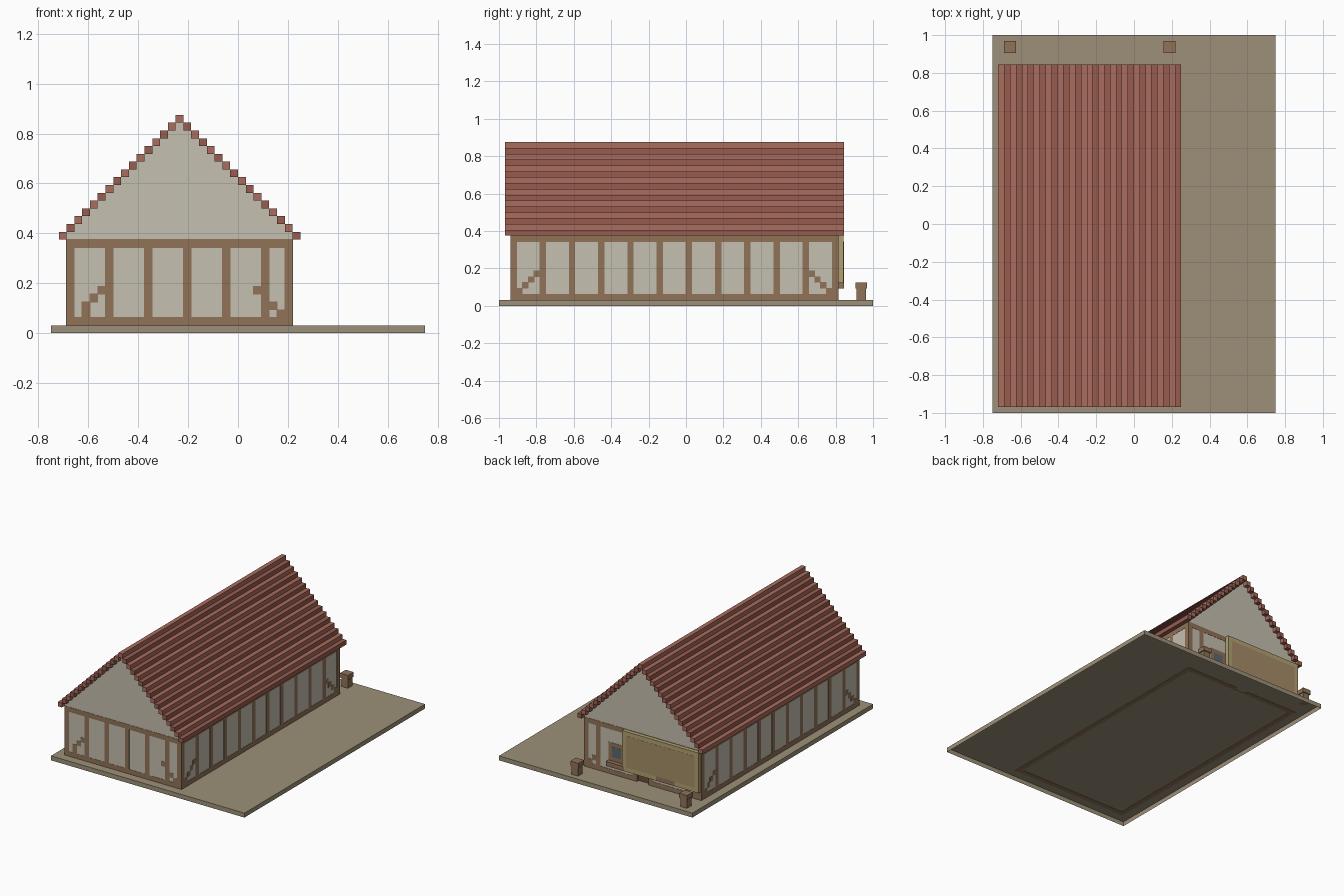
import bpy, bmesh

if "Cube" in bpy.data.objects:
    bpy.data.objects.remove(bpy.data.objects["Cube"])

U = 1 / 32          # one block
E = 0.05            # small outset (in blocks) that lifts trim off the wall
AXIS = 16.5         # centre line of the house, in blocks


def material(name, r, g, b):
    m = bpy.data.materials.new(name)
    m.diffuse_color = tuple((c / 255) ** 2.2 for c in (r, g, b)) + (1,)
    m.use_nodes = True
    m.node_tree.nodes["Principled BSDF"].inputs["Base Color"].default_value = m.diffuse_color
    return m


TIMBER = material("timber", 143, 114, 88)
PLASTER = material("plaster", 196, 190, 174)
TILE = material("roof_tile", 168, 108, 94)
TILE_DARK = material("roof_tile_dark", 150, 93, 80)
EARTH = material("earth", 156, 143, 120)
SIGN = material("sign_board", 176, 160, 112)
SIGN_FACE = material("sign_face", 164, 140, 104)
GLASS = material("glass", 92, 104, 112)
DOOR = material("door_wood", 104, 80, 60)


def boxes(name, mat, specs, grow=0.0):
    """One object from boxes (x0, x1, y0, y1, z0, z1) in block units."""
    bm = bmesh.new()
    for x0, x1, y0, y1, z0, z1 in specs:
        vs = bmesh.ops.create_cube(bm, size=1)["verts"]
        for v in vs:
            v.co.x = ((x1 + grow) if v.co.x > 0 else (x0 - grow)) * U - 0.75
            v.co.y = ((y1 + grow) if v.co.y > 0 else (y0 - grow)) * U - 1
            v.co.z = ((z1 + grow) if v.co.z > 0 else (z0 - grow)) * U
    me = bpy.data.meshes.new(name)
    bm.to_mesh(me)
    bm.free()
    me.materials.append(mat)
    ob = bpy.data.objects.new(name, me)
    bpy.context.collection.objects.link(ob)
    return ob


def both(specs):
    """Add the copies mirrored across the house centre line."""
    return specs + [(2 * AXIS - b, 2 * AXIS - a, *r) for a, b, *r in specs]


# ground slab, open underneath
ground = boxes("ground", EARTH, [(0, 48, 0, 64, 0, 1)])
bm = bmesh.new()
bm.from_mesh(ground.data)
bmesh.ops.delete(bm, geom=[f for f in bm.faces if f.calc_center_median().z < 0.001],
                 context='FACES_ONLY')
bm.to_mesh(ground.data)
bm.free()

# plaster walls; the back wall leaves a door opening
boxes("side_walls", PLASTER, both([(2, 3, 2, 58, 1, 12)]))
boxes("front_wall", PLASTER, [(3, 30, 2, 3, 1, 12)])
boxes("back_wall", PLASTER, both([(3, 15, 57, 58, 1, 12)]) + [(15, 18, 57, 58, 8, 12)])

# stepped gables under the roof
for name, y in (("front_gable", 2), ("back_gable", 57)):
    boxes(name, PLASTER, [(2 + n, 31 - n, y, y + 1, 12 + n, 13 + n) for n in range(15)])

# sill and top beam
frame = []
for z in (1, 11):
    frame += both([(2, 3, 2, 58, z, z + 1)]) + [(3, 30, 2, 3, z, z + 1)]
boxes("sill_and_beam", TIMBER, frame, E)
boxes("back_beams", TIMBER,
      both([(3, 15, 57, 58, 1, 2)]) + [(3, 30, 57, 58, 11, 12)], E)

# posts
boxes("side_posts", TIMBER, both([(2, 3, y, y + 1, 2, 11) for y in range(2, 58, 5)]), E)
boxes("front_posts", TIMBER, [(x, x + 1, 2, 3, 2, 11) for x in (7, 12, 17, 22, 27)], E)
boxes("back_posts", TIMBER, both([(x, x + 1, 57, 58, 2, 11) for x in (5, 14)]), E)

# stepped corner braces
side = [(2, 3, y + n, y + n + 1, z, z + 1)
        for n in range(4) for y, z in ((3, 2 + n), (53, 5 - n))]
boxes("side_braces", TIMBER, both(side), E)
cells = [(4, 2), (4, 3), (5, 4), (6, 5), (29, 2), (28, 3), (26, 5)]
boxes("front_braces", TIMBER, [(x, x + 1, 2, 3, z, z + 1) for x, z in cells], E)
boxes("back_braces", TIMBER,
      both([(3 + n, 4 + n, 57, 58, 2 + n, 3 + n) for n in range(2)]), E)

# roof: one tile course per step, alternating shade
courses = both([(1 + n, 2 + n, 1, 59, 12 + n, 13 + n) for n in range(15)])
courses.append((16, 17, 1, 59, 27, 28))
boxes("roof_courses", TILE, courses[0::2])
boxes("roof_courses_dark", TILE_DARK, courses[1::2])

# recessed door
boxes("door", DOOR, [(15, 18, 57, 57.4, 1, 8)])
boxes("door_lintel", TIMBER, [(15, 18, 57, 58, 8, 9)], E)

# windows and planters on the back
boxes("window_frames", TIMBER, both([(8, 12, 57, 58, 4, 8)]), E)
boxes("window_glass", GLASS, both([(9, 11, 57, 58, 5, 7)]), 2 * E)
boxes("window_planters", TIMBER, both([(8, 12.5, 58, 59, 3, 4)]))

# plain sign board with a rim
boxes("sign_board", SIGN, [(2, 21, 58.1, 58.97, 3, 12)])
boxes("sign_face", SIGN_FACE, [(3, 20, 58.5, 59, 4, 11)])

# short capped posts behind the house
boxes("yard_posts", TIMBER, both([(2.2, 3.8, 61.2, 62.8, 1, 3)]))
boxes("yard_post_caps", TIMBER, both([(2, 4, 61, 63, 3, 4)]))
